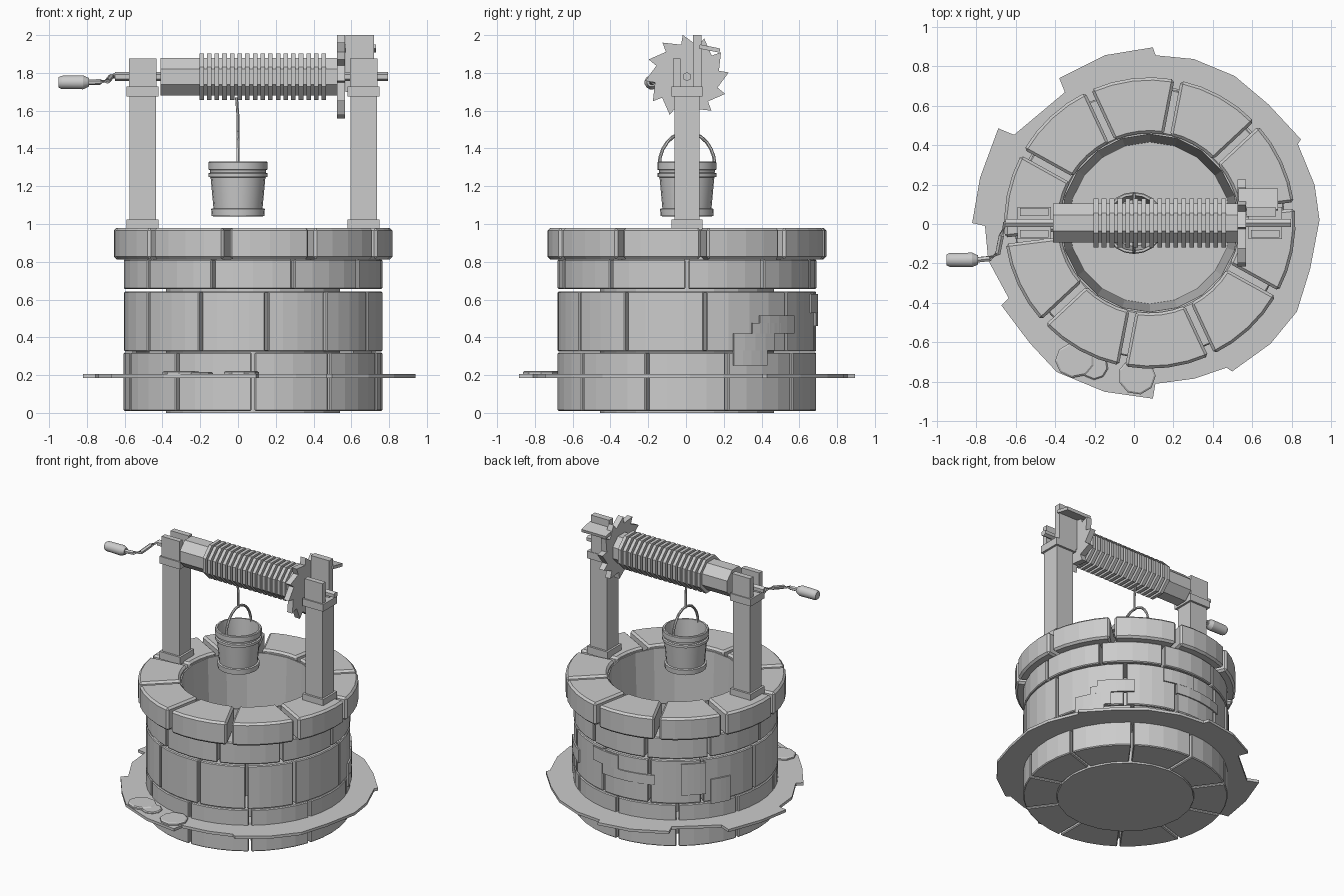
import bpy, bmesh, math
from math import cos, sin, pi, radians
from mathutils import Vector, Matrix

cube = bpy.data.objects.get("Cube")
if cube:
    bpy.data.objects.remove(cube, do_unlink=True)

grey = bpy.data.materials.new("plain grey")
grey.use_nodes = True
grey.diffuse_color = (0.6, 0.6, 0.6, 1)
grey.node_tree.nodes["Principled BSDF"].inputs["Base Color"].default_value = (0.6, 0.6, 0.6, 1)

CX, CY = 0.08, 0.005      # well axis
AXLE = Vector((0, 0.005, 1.78))


def finish(bm, name, bevel=0, smooth=False):
    bmesh.ops.recalc_face_normals(bm, faces=bm.faces)
    mesh = bpy.data.meshes.new(name)
    bm.to_mesh(mesh)
    bm.free()
    mesh.materials.append(grey)
    ob = bpy.data.objects.new(name, mesh)
    bpy.context.collection.objects.link(ob)
    if bevel:
        mod = ob.modifiers.new("bevel", "BEVEL")
        mod.width, mod.segments = bevel, 1
        mod.limit_method, mod.angle_limit = "ANGLE", radians(45)
    if smooth:
        bpy.context.view_layer.objects.active = ob
        bpy.ops.object.select_all(action="DESELECT")
        ob.select_set(True)
        bpy.ops.object.shade_smooth_by_angle(angle=radians(40))
    return ob


def add_box(bm, x, y, z, rot=0):
    size = [b - a for a, b in (x, y, z)]
    mid = [(a + b) / 2 for a, b in (x, y, z)]
    m = Matrix.Translation(mid) @ Matrix.Rotation(rot, 4, "X") @ Matrix.Diagonal((*size, 1))
    bmesh.ops.create_cube(bm, size=1, matrix=m)


def add_loft(bm, rings, closed=False):
    """Skin matching rings of points; cap the ends unless closed."""
    loops = [[bm.verts.new(p) for p in ring] for ring in rings]
    n = len(loops[0])
    pairs = list(zip(loops, loops[1:])) + ([(loops[-1], loops[0])] if closed else [])
    for a, b in pairs:
        for i in range(n):
            bm.faces.new((a[i], a[(i + 1) % n], b[(i + 1) % n], b[i]))
    if not closed:
        bm.faces.new(loops[0])
        bm.faces.new(loops[-1])


def circle(r, z, n, cx=0, cy=0, turn=0):
    return [(cx + r * cos(turn + 2 * pi * i / n), cy + r * sin(turn + 2 * pi * i / n), z) for i in range(n)]


def add_rod(bm, x0, x1, r, n, r_end=None, centre=AXLE):
    """Prism along x with a flat on top."""
    ring = lambda x, q: [(x, centre.y + p[0], centre.z + p[1]) for p in circle(q, 0, n, turn=pi / n)]
    add_loft(bm, [ring(x0, r), ring(x1, r_end or r)])


def tube(name, points, r, n=6):
    bm = bmesh.new()
    pts = [Vector(p) for p in points]
    rings = []
    for i, p in enumerate(pts):
        t = (pts[min(i + 1, len(pts) - 1)] - pts[max(i - 1, 0)]).normalized()
        side = t.cross(Vector((0.3, 0.9, 0.1)) if abs(t.y) < 0.7 else Vector((1, 0, 0))).normalized()
        up = t.cross(side)
        rings.append([p + (side * cos(2 * pi * k / n) + up * sin(2 * pi * k / n)) * r for k in range(n)])
    add_loft(bm, rings)
    return finish(bm, name, smooth=True)


def add_sector(bm, a0, a1, r0, r1, z0, z1, gap=0.0, segs=4):
    """Curved block with parallel-sided joints of the given width."""
    rings = []
    for k in range(segs + 1):
        t = k / segs
        ring = []
        for r, z in ((r0, z0), (r1, z0), (r1, z1), (r0, z1)):
            s = gap / 2 / r
            a = radians(a0) + s + t * (radians(a1 - a0) - 2 * s)
            ring.append((CX + r * cos(a), CY + r * sin(a), z))
        rings.append(ring)
    add_loft(bm, rings)


# Stone courses, each a ring of separate blocks
even = lambda start: [start + 36 * k for k in range(10)]
courses = {
    "bottom_course": (even(18), 0.685, 0.01, 0.32, 0.016),
    "middle_course": ([8, 50, 80, 110, 140, 175, 216, 246, 276, 304, 332], 0.685, 0.325, 0.643, 0.016),
    "upper_course": (even(0), 0.685, 0.655, 0.812, 0.016),
    "cap_course": (even(7), 0.738, 0.813, 0.98, 0.032),
}
for name, (joints, r, z0, z1, gap) in courses.items():
    bm = bmesh.new()
    for a, b in zip(joints, joints[1:] + [joints[0] + 360]):
        add_sector(bm, a, b, 0.455, r, z0, z1, gap)
    finish(bm, name, bevel=0.014 if name == "cap_course" else 0.006)

# Shaft lining with a closed floor, narrowing slightly downwards
bm = bmesh.new()
add_loft(bm, [circle(r, z, 20, CX, CY) for r, z in ((0.46, 0.0), (0.46, 0.955), (0.45, 0.955), (0.41, 0.02))])
finish(bm, "shaft_lining")

# Raised plaster patches: start angle, end angle, bottom, top
bm = bmesh.new()
for a0, a1, z0, z1 in ((21, 38, 0.25, 0.33), (21, 42, 0.33, 0.42), (30, 46, 0.42, 0.475), (34, 55, 0.42, 0.515),
                       (72, 91, 0.53, 0.63), (80, 113, 0.46, 0.53), (128, 142, 0.39, 0.62), (145, 157, 0.31, 0.49)):
    add_sector(bm, a0, a1, 0.67, 0.694, z0, z1)
finish(bm, "wall_patches")

# Ragged paving ring: angle and radius of each outline point
outline = [(1, .86), (13, .857), (28, .85), (29, .875), (45, .85), (60, .86), (75, .86), (88, .85), (89, .89),
           (105, .88), (122, .865), (123, .79), (147, .82), (148, .905), (165, .89), (180, .9), (181, .835),
           (193, .84), (208, .81), (209, .86), (225, .86), (238, .89), (255, .885), (271, .89), (272, .815),
           (286, .82), (298, .83), (299, .86), (315, .865), (329, .87), (344, .845)]
polar = lambda a, r, z: (CX + r * cos(radians(a)), CY + r * sin(radians(a)), z)
bm = bmesh.new()
add_loft(bm, [[polar(a, q or r, z) for a, r in outline]
              for q, z in ((0.55, 0.185), (0, 0.185), (0, 0.205), (0.55, 0.205))], closed=True)
finish(bm, "paving_ring")

# Loose flat stones on the paving
bm = bmesh.new()
for x, y, rx, ry, top in ((-0.30, -0.69, 0.1, 0.09, 0.222), (-0.2, -0.72, 0.07, 0.07, 0.216), (0.015, -0.77, 0.095, 0.095, 0.222)):
    add_loft(bm, [[(x + rx * k * p[0], y + ry * k * p[1], z) for p in circle(1, 0, 9, turn=x)]
                  for k, z in ((1, 0.2), (1, top - 0.006), (0.9, top))])
finish(bm, "loose_stones")

# Posts with collars and forked tops
for name, x, back_top in (("right_post", -0.505, 1.875), ("left_post", 0.665, 1.875)):
    bm = bmesh.new()
    span = lambda h: (x - h, x + h)
    add_box(bm, span(0.07), (-0.062, 0.072), (0.97, 1.7))
    add_box(bm, span(0.085), (-0.077, 0.087), (0.97, 1.025))
    add_box(bm, span(0.085), (-0.077, 0.087), (1.675, 1.728))
    add_box(bm, span(0.073), (-0.068, -0.03), (1.7, back_top))
    if x < 0:
        add_box(bm, span(0.073), (0.04, 0.08), (1.7, back_top))
    else:
        add_box(bm, (0.57, 0.72), (0.037, 0.083), (1.7, 2.0))
    finish(bm, name)

# Pawl beside the ratchet wheel
bm = bmesh.new()
add_box(bm, (0.53, 0.73), (0.07, 0.18), (1.918, 1.94), rot=-0.2)
finish(bm, "ratchet_pawl")

# Axle, drum and rope windings
bm = bmesh.new()
add_rod(bm, -0.65, 0.795, 0.024, 6)
finish(bm, "axle")
bm = bmesh.new()
add_rod(bm, -0.41, 0.535, 0.108, 8)
finish(bm, "drum")
bm = bmesh.new()
for k in range(17):
    x = -0.205 + 0.0405 * k
    add_rod(bm, x, x + 0.024, 0.134, 8)
finish(bm, "rope_windings")

# Saw-toothed ratchet wheel
bm = bmesh.new()
teeth = []
for k in range(12):
    a = 2 * pi * k / 12 + 0.1
    for r, da in ((0.222, 0), (0.172, 0.08)):
        teeth.append((AXLE.y + r * cos(a + da), AXLE.z + r * sin(a + da)))
add_loft(bm, [[(x, y, z) for y, z in teeth] for x in (0.525, 0.567)])
finish(bm, "ratchet_wheel")

# Crank and handle
tube("crank", [(-0.6, 0.005, 1.78), (-0.655, 0, 1.785), (-0.672, -0.06, 1.78), (-0.69, -0.15, 1.757),
               (-0.73, -0.175, 1.752), (-0.8, -0.182, 1.75)], 0.015)
bm = bmesh.new()
grip = Vector((0, -0.182, 1.75))
for x0, x1, r0, r1 in ((-0.95, -0.935, 0.028, 0.036), (-0.935, -0.82, 0.036, 0.038), (-0.82, -0.79, 0.038, 0.024)):
    add_rod(bm, x0, x1, r0, 12, r1, grip)
finish(bm, "crank_handle", smooth=True)

# Bucket turned from a profile, open at the top
bm = bmesh.new()
profile = [(.128, 1.04), (.14, 1.043), (.142, 1.08), (.13, 1.083), (.145, 1.247), (.157, 1.25), (.157, 1.268), (.147, 1.272),
           (.148, 1.285), (.157, 1.288), (.157, 1.325), (.152, 1.33), (.14, 1.33), (.118, 1.06)]
add_loft(bm, [circle(r, z, 20, 0, 0.005) for r, z in profile])
finish(bm, "bucket", smooth=True)

# Bucket bail and rope
arc = [radians(180 * k / 12) for k in range(13)]
tube("bucket_bail", [(0, 0.005 + 0.147 * cos(a), 1.31 + 0.175 * sin(a)) for a in arc], 0.009)
tube("rope", [(0.0, 0.005, 1.475), (0.0, 0.005, 1.57), (-0.008, 0.005, 1.67)], 0.008)
